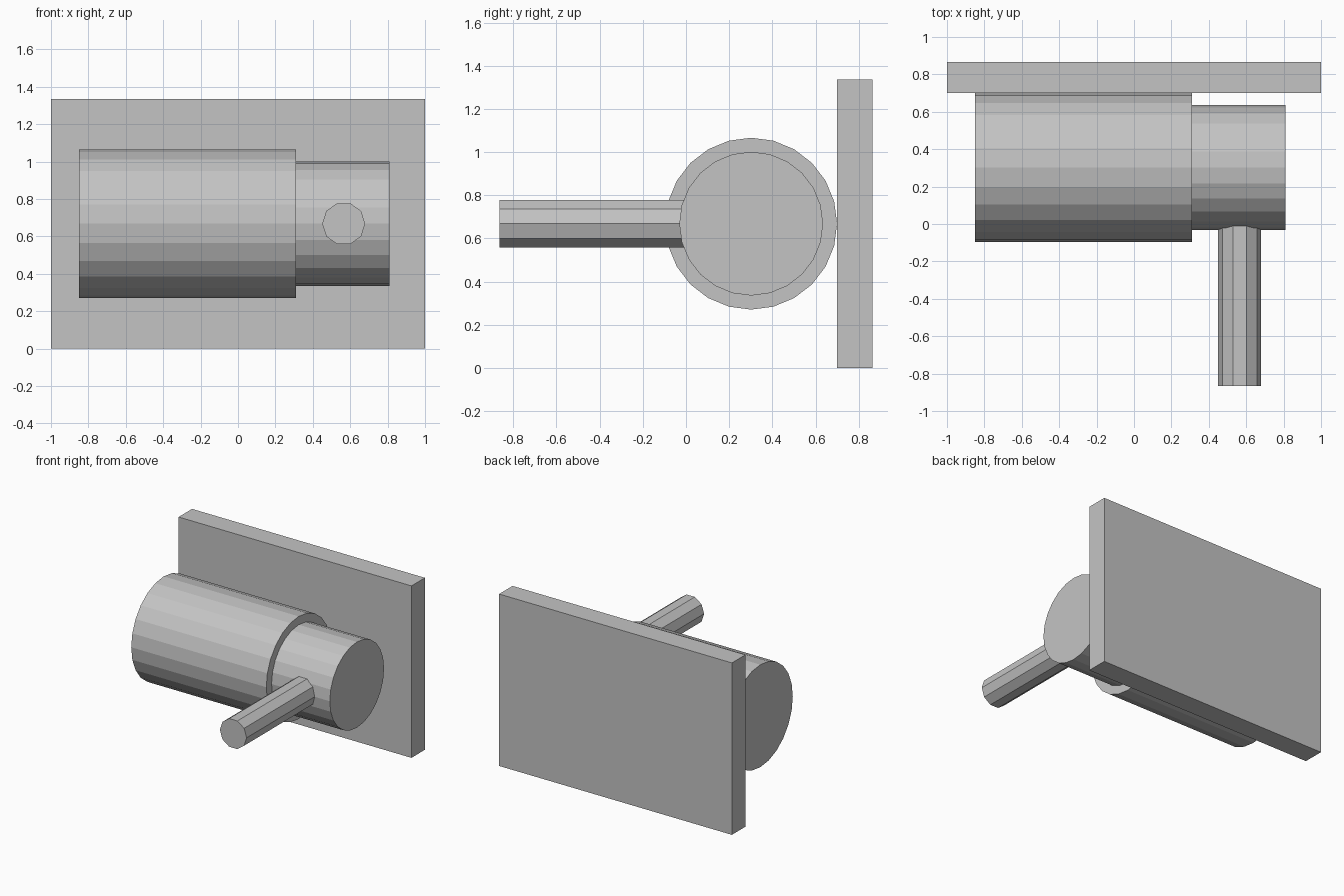
import bpy, bmesh, math
from mathutils import Matrix

if "Cube" in bpy.data.objects:
    bpy.data.objects.remove(bpy.data.objects["Cube"])

grey = bpy.data.materials.new("plain grey")
grey.diffuse_color = (0.55, 0.55, 0.55, 1)
grey.use_nodes = True
grey.node_tree.nodes["Principled BSDF"].inputs["Base Color"].default_value = grey.diffuse_color


def add_object(name, bm):
    mesh = bpy.data.meshes.new(name)
    bm.to_mesh(mesh)
    bm.free()
    mesh.materials.append(grey)
    obj = bpy.data.objects.new(name, mesh)
    bpy.context.collection.objects.link(obj)


def box(name, lo, hi):
    bm = bmesh.new()
    bmesh.ops.create_cube(bm, size=1)
    for v in bm.verts:
        v.co = [a + (c + 0.5) * (b - a) for a, b, c in zip(lo, hi, v.co)]
    add_object(name, bm)


def rod(name, sides, radius, length, centre, turn, axis):
    bm = bmesh.new()
    bmesh.ops.create_cone(bm, cap_ends=True, segments=sides, radius1=radius,
                          radius2=radius, depth=length)
    # start with a vertex on +x, then lay the rod over
    first = max(bm.verts, key=lambda v: v.co.x).co
    spin = Matrix.Rotation(-math.atan2(first.y, first.x), 4, 'Z')
    bm.transform(Matrix.Translation(centre) @ Matrix.Rotation(turn, 4, axis) @ spin)
    add_object(name, bm)


AXIS_Y, AXIS_Z = 0.302, 0.668
quarter = math.pi / 2

# Upright wall plate
box("wall_plate", (-1, 0.70, 0), (1, 0.865, 1.335))

# Fixed barrel and narrower turning collar, both along x
rod("main_barrel", 24, 0.398, 1.16, (-0.27, AXIS_Y, AXIS_Z), quarter, 'Y')
rod("turning_collar", 24, 0.333, 0.50, (0.56, AXIS_Y, AXIS_Z), quarter, 'Y')

# Ten-sided lever, sunk into the collar
rod("lever", 10, 0.115, 0.965, (0.565, -0.3825, AXIS_Z), quarter, 'X')
